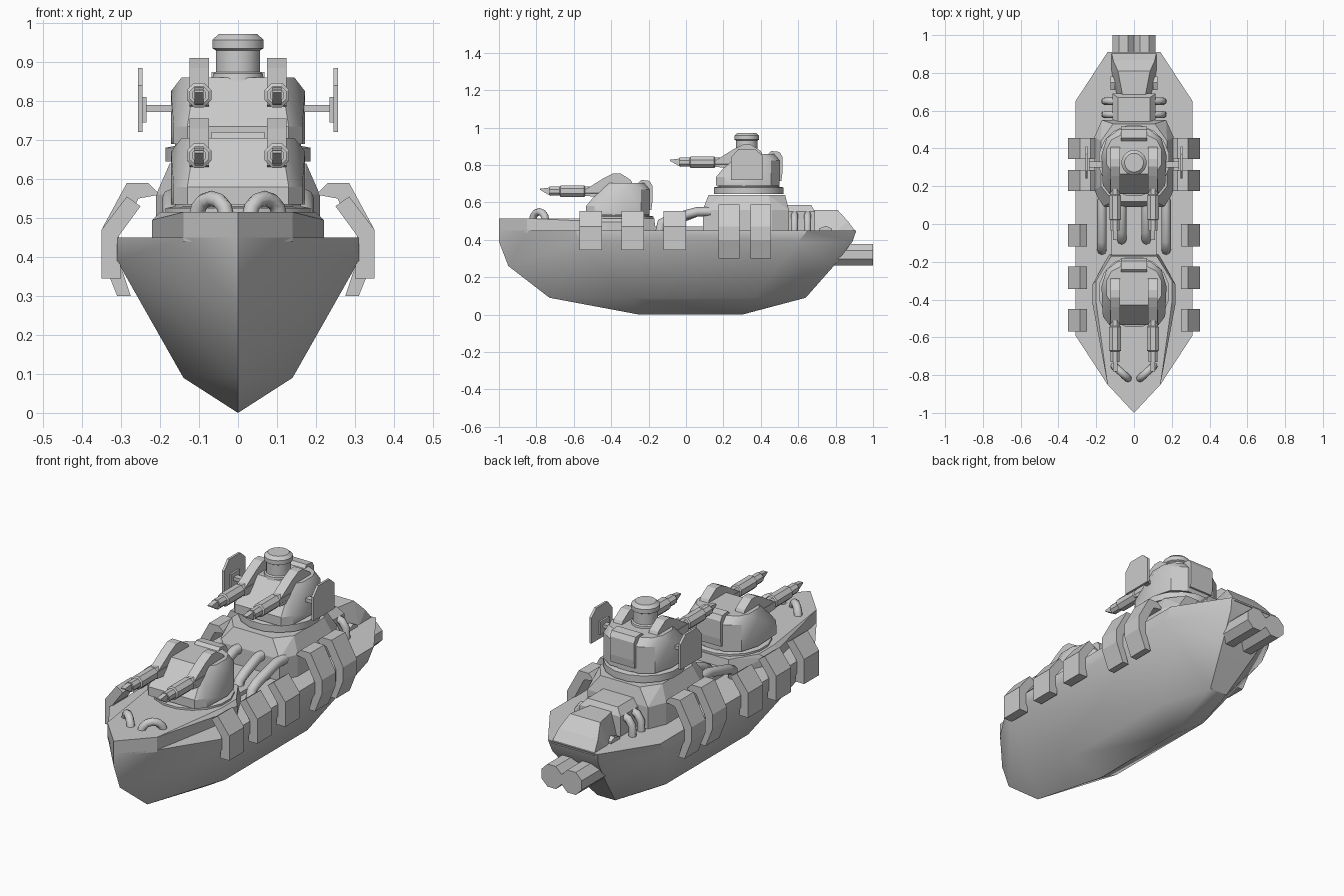
import bpy, bmesh, math
from mathutils import Vector

if "Cube" in bpy.data.objects:
    bpy.data.objects.remove(bpy.data.objects["Cube"])


def finish(name, bm, angle=None):
    bmesh.ops.recalc_face_normals(bm, faces=bm.faces[:])
    me = bpy.data.meshes.new(name)
    bm.to_mesh(me)
    bm.free()
    ob = bpy.data.objects.new(name, me)
    bpy.context.collection.objects.link(ob)
    if angle:
        smooth(ob, angle)
    return ob


def smooth(ob, angle):
    bpy.ops.object.select_all(action='DESELECT')
    ob.select_set(True)
    bpy.context.view_layer.objects.active = ob
    bpy.ops.object.shade_smooth_by_angle(angle=math.radians(angle))


def solid(name, pts, angle=None):
    """Convex solid around points, mirrored over x."""
    bm = bmesh.new()
    for x, y, z in {p for x, y, z in pts for p in ((x, y, z), (-x, y, z))}:
        bm.verts.new((x, y, z))
    r = bmesh.ops.convex_hull(bm, input=bm.verts[:])
    junk = {g for g in r["geom_interior"] + r["geom_unused"] if isinstance(g, bmesh.types.BMVert)}
    bmesh.ops.delete(bm, geom=list(junk), context='VERTS')
    bmesh.ops.dissolve_limit(bm, angle_limit=0.02, verts=bm.verts[:], edges=bm.edges[:])
    return finish(name, bm, angle)


def tiers(name, levels, angle=None):
    """Convex solid from half outlines stacked at heights."""
    return solid(name, [(x, y, z) for z, out in levels for x, y in out], angle)


def prism(name, prof, a, b, axis):
    """Profile (x,z) pushed along y, or (y,z) pushed along x."""
    bm = bmesh.new()
    place = (lambda u, v, t: (u, t, v)) if axis == 'Y' else (lambda u, v, t: (t, u, v))
    f = bm.faces.new([bm.verts.new(place(u, v, a)) for u, v in prof])
    ext = bmesh.ops.extrude_face_region(bm, geom=[f])["geom"]
    move = Vector(place(0, 0, b - a))
    bmesh.ops.translate(bm, vec=move, verts=[g for g in ext if isinstance(g, bmesh.types.BMVert)])
    return finish(name, bm)


def lathe(name, centre, prof, n, axis='Z'):
    """Turned part; prof holds (radius, distance along axis)."""
    bm = bmesh.new()
    rings = []
    for r, t in prof:
        ring = []
        for i in range(n):
            w = 2 * math.pi * (i + .5) / n
            c, s = r * math.cos(w), r * math.sin(w)
            o = (c, s, t) if axis == 'Z' else (c, t, s)
            ring.append(bm.verts.new(Vector(centre) + Vector(o)))
        rings.append(ring)
    for p, q in zip(rings, rings[1:]):
        for i in range(n):
            bm.faces.new((p[i], p[(i + 1) % n], q[(i + 1) % n], q[i]))
    bm.faces.new(rings[0])
    bm.faces.new(rings[-1])
    return finish(name, bm, 30 if n > 8 else None)


def tube(name, pts, r):
    cu = bpy.data.curves.new(name, 'CURVE')
    cu.dimensions, cu.bevel_depth, cu.bevel_resolution, cu.use_fill_caps = '3D', r, 2, True
    sp = cu.splines.new('POLY')
    sp.points.add(len(pts) - 1)
    for p, co in zip(sp.points, pts):
        p.co = (*co, 1)
    ob = bpy.data.objects.new(name, cu)
    bpy.context.collection.objects.link(ob)
    bpy.ops.object.select_all(action='DESELECT')
    ob.select_set(True)
    bpy.context.view_layer.objects.active = ob
    bpy.ops.object.convert(target='MESH')
    smooth(bpy.context.object, 50)


# Hull: keel line, chine, side, deck edge
tiers("hull", [
    (0, [(0, -.25), (0, .30)]),
    (.09, [(0, -.73), (.14, -.30), (.14, .36), (.05, .64)]),
    (.26, [(0, -.95), (.1, .79)]),
    (.39, [(0, -1), (.31, -.57), (.31, .60), (.13, .89)]),
    (.45, [(0, -1), (.14, -.85), (.31, -.59), (.31, .65), (.14, .91)])], 32)

# Raised foredeck and middle deck
tiers("foredeck", [
    (.44, [(0, -1), (.14, -.85), (.22, -.42), (.22, -.32), (.13, -.16)]),
    (.495, [(.22, -.42), (.22, -.32)]),
    (.515, [(0, -1), (.14, -.85), (.20, -.42), (.20, -.30), (.12, -.17)])])
tiers("mid_deck", [(z, [(.12, -.2), (.12, .12)]) for z in (.44, .47)])

# Superstructure under the rear turret
base = [(.17, .09), (.21, .18), (.21, .46), (.17, .55)]
tiers("superstructure", [
    (.44, base), (.56, base),
    (.64, [(.11, .12), (.175, .20), (.175, .44), (.11, .53)])])


def turret(tag, dy, dz):
    cy = -.36 + dy
    # Turning ring
    lathe(tag + "_ring", (0, cy, dz), [(.19, .49), (.19, .525), (.165, .53), (.165, .55)], 16)
    # Armoured house with a sloped front and rounded rear
    foot = [(.13, -.175), (.165, -.13), (.172, .03), (.145, .12), (.08, .165)]
    roof = [(.11, -.07), (.145, -.02), (.145, .06), (.12, .11), (.07, .135)]
    tiers(tag + "_house", [
        (.535 + dz, [(x, y + cy) for x, y in foot]),
        (.58 + dz, [(x, y + cy) for x, y in foot[:2]]),
        (.67 + dz, [(x, y + cy) for x, y in foot[2:]]),
        (.705 + dz, [(x, y + cy) for x, y in roof])], 28)
    # Rear hatch box
    hatch = [(.10, .56), (.175, .56), (.18, .60), (.18, .69), (.165, .715), (.12, .72), (.10, .70)]
    prism(tag + "_rear_hatch", [(y + cy, z + dz) for y, z in hatch], -.068, .068, 'X')
    for s in (-1, 1):
        x = s * .1
        # Gun with sleeve, recessed bore and wedge tip
        lathe(tag + "_gun", (x, cy, .66 + dz),
              [(.028, -.08), (.028, -.18), (.034, -.185), (.034, -.31), (.026, -.315),
               (.026, -.37), (.018, -.37), (.018, -.34)], 8, 'Y')
        tip = [(-.365, .635), (-.42, .667), (-.42, .673), (-.365, .68)]
        prism(tag + "_gun_tip", [(y + cy, z + dz) for y, z in tip], x - .012, x + .012, 'X')
        # Recoil cover arching over the roof
        cover = [(-.18, .635), (-.175, .67), (-.08, .73), (-.03, .755), (.01, .755), (.065, .72), (.08, .69), (0, .62)]
        prism(tag + "_gun_cover", [(y + cy, z + dz) for y, z in cover], x - .025, x + .025, 'X')


turret("front_turret", 0, 0)
turret("rear_turret", .695, .155)

# Observation cupola
lathe("cupola", (0, .325, 0),
      [(.068, .85), (.065, .87), (.058, .875), (.058, .93), (.067, .935), (.067, .957), (.05, .972)], 16)

for s in (-1, 1):
    # Sensor panels on side arms
    prism("sensor_arm", [(.30, .772), (.33, .772), (.33, .79), (.30, .79)], s * .15, s * .245, 'X')
    prism("sensor_mount", [(.28, .745), (.35, .745), (.35, .81), (.28, .81)], s * .235, s * .256, 'X')
    prism("sensor_panel", [(.24, .72), (.41, .72), (.41, .85), (.37, .885), (.28, .885), (.24, .84)],
          s * .245, s * .257, 'X')

    # Folded armour plates along the gunwale
    short = [(.25, .53), (.285, .555), (.35, .47), (.35, .345), (.30, .345), (.305, .455)]
    tall = [(.20, .56), (.23, .59), (.285, .59), (.35, .47), (.35, .40), (.31, .30), (.275, .30),
            (.305, .39), (.305, .455), (.255, .55)]
    for prof, starts, w in ((short, (-.57, -.345, -.12), .12), (tall, (.175, .345), .11)):
        for y in starts:
            prism("armour_plate", [(s * x, z) for x, z in prof], y, y + w, 'Y')

    # Mid-deck pipes
    for x, end in ((.17, -.14), (.065, -.09)):
        tube("deck_pipe", [(s * x, .13, .55), (s * x, .06, .55), (s * x, end + .05, .51),
                           (s * x, end + .01, .49), (s * x, end, .44)], .025)

    # Bow mooring hoops
    arch = []
    for i in range(7):
        w = math.pi * i / 6
        arch.append((s * (.068 + .038 * math.cos(w)), -.785 + .034 * math.cos(w), .505 + .045 * math.sin(w)))
    tube("bow_hoop", arch, .02)

    # Stern side pipes and cleats
    for y in (.58, .65):
        tube("stern_pipe", [(s * .09, y, .54), (s * .13, y, .53), (s * .152, y, .50), (s * .155, y, .44)], .019)
    prism("stern_cleat", [(.71, .44), (.78, .44), (.78, .46), (.75, .475), (.71, .46)], s * .10, s * .125, 'X')

    # Exhausts
    lathe("exhaust", (s * .056, 0, .32), [(.062, .68), (.062, 1.0)], 8, 'Y')

# Aft deckhouse and sloped stern cover
tiers("aft_deckhouse", [
    (.44, [(.115, .53), (.115, .69)]), (.55, [(.115, .53), (.115, .69)]),
    (.585, [(.085, .53), (.085, .67)])])
tiers("stern_cover", [
    (.44, [(.09, .67), (.12, .80), (.12, .91)]),
    (.50, [(.075, .67), (.11, .865)]),
    (.56, [(.06, .68), (.085, .81)])])
